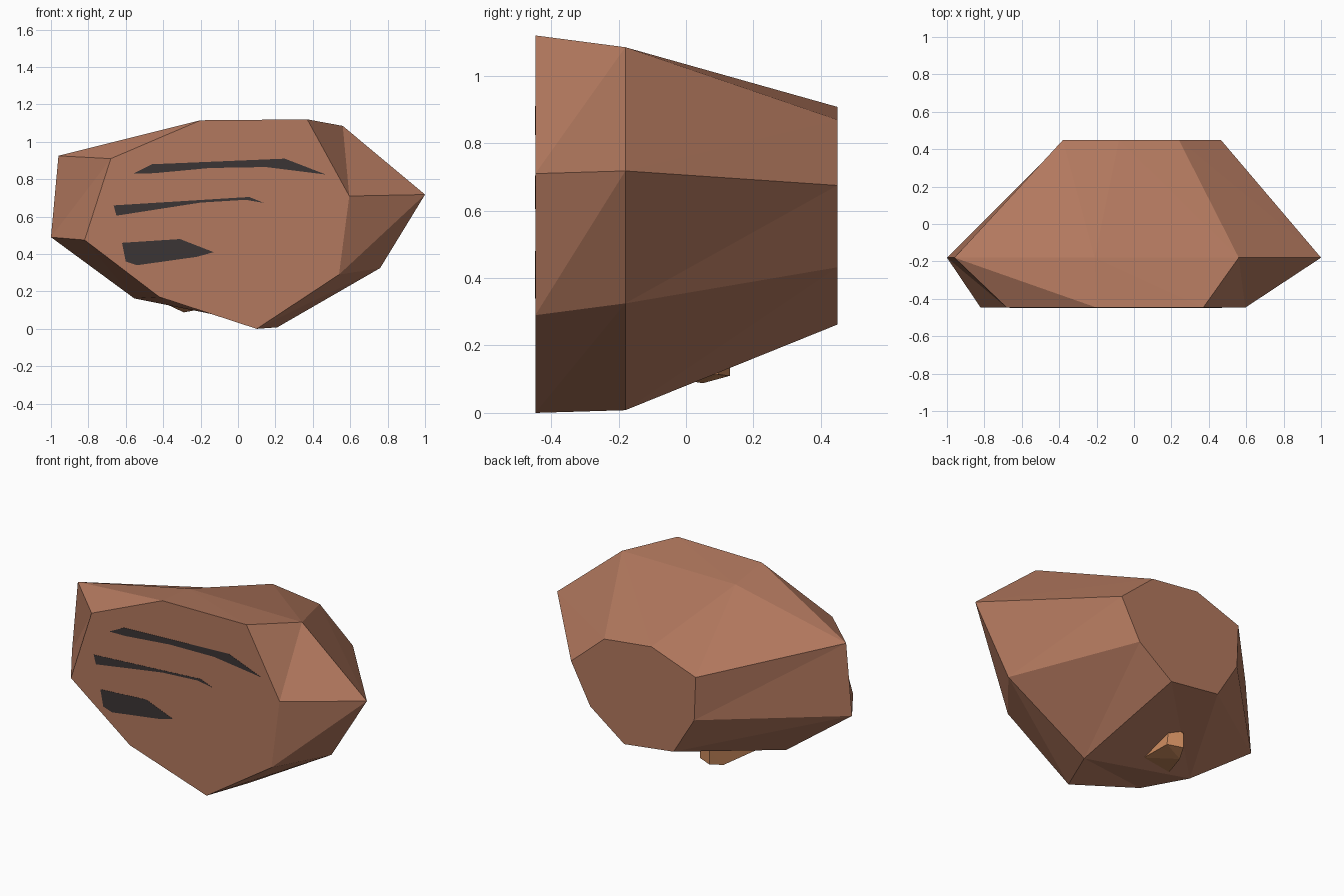
import bpy, bmesh

cube = bpy.data.objects.get("Cube")
if cube:
    bpy.data.objects.remove(cube, do_unlink=True)


def material(name, rgb):
    m = bpy.data.materials.new(name)
    m.use_nodes = True
    m.diffuse_color = (*rgb, 1)
    bsdf = m.node_tree.nodes["Principled BSDF"]
    bsdf.inputs["Base Color"].default_value = (*rgb, 1)
    bsdf.inputs["Roughness"].default_value = 0.9
    return m


def finish(bm, name, mat):
    bmesh.ops.recalc_face_normals(bm, faces=bm.faces[:])
    mesh = bpy.data.meshes.new(name)
    bm.to_mesh(mesh)
    bm.free()
    mesh.materials.append(mat)
    obj = bpy.data.objects.new(name, mesh)
    bpy.context.collection.objects.link(obj)
    return obj


def loft(name, rings, mat):
    """Join matching (y, outline) rings with facets and cap both ends."""
    bm = bmesh.new()
    loops = [[bm.verts.new((x, y, z)) for x, z in pts] for y, pts in rings]
    for a, b in zip(loops, loops[1:]):
        for i in range(len(a)):
            j = (i + 1) % len(a)
            bm.faces.new((a[i], a[j], b[i]))
            bm.faces.new((a[j], b[j], b[i]))
    bm.faces.new(loops[0])
    bm.faces.new(loops[-1])
    return finish(bm, name, mat)


rock_brown = material("rock brown", (0.45, 0.19, 0.113))
ore_tan = material("ore tan", (0.62, 0.265, 0.115))
dark_grey = material("dark grey", (0.044, 0.035, 0.035))

# Faceted boulder: front, widest and back outlines
front = [(-.68, .91), (-.20, 1.115), (.37, 1.12), (.595, .71),
         (.54, .29), (.10, 0), (-.42, .17), (-.82, .475)]
middle = [(-.96, .925), (-.21, 1.085), (.56, 1.085), (1, .718),
          (.76, .325), (.21, .008), (-.555, .163), (-1, .49)]
back = [(-.38, .80), (-.08, .908), (.24, .87), (.465, .675),
        (.335, .432), (.105, .262), (-.23, .305), (-.37, .535)]
loft("boulder", [(-.447, front), (-.18, middle), (.449, back)], rock_brown)

# Dark streaks lying on the front face
streaks = {
    "upper_streak": [(-.56, .83), (-.46, .88), (.25, .91), (.47, .825),
                     (.15, .865), (-.15, .86), (-.45, .832)],
    "middle_streak": [(-.665, .66), (.06, .705), (.14, .673),
                      (.04, .69), (-.20, .675), (-.65, .605)],
    "lower_streak": [(-.62, .46), (-.31, .48), (-.13, .41),
                     (-.22, .385), (-.54, .34), (-.60, .36)],
}
for name, outline in streaks.items():
    loft(name, [(-.448, outline), (-.446, outline)], dark_grey)

# Ore chunk poking out of the underside
bm = bmesh.new()
for co in [(-.25, .13, .11), (-.29, .05, .088), (-.16, .095, .114),
           (-.155, -.10, .113), (-.40, -.18, .14),
           (-.25, .13, .20), (-.17, .10, .25), (-.28, 0, .40)]:
    bm.verts.new(co)
bmesh.ops.convex_hull(bm, input=bm.verts[:])
finish(bm, "ore_chunk", ore_tan)
